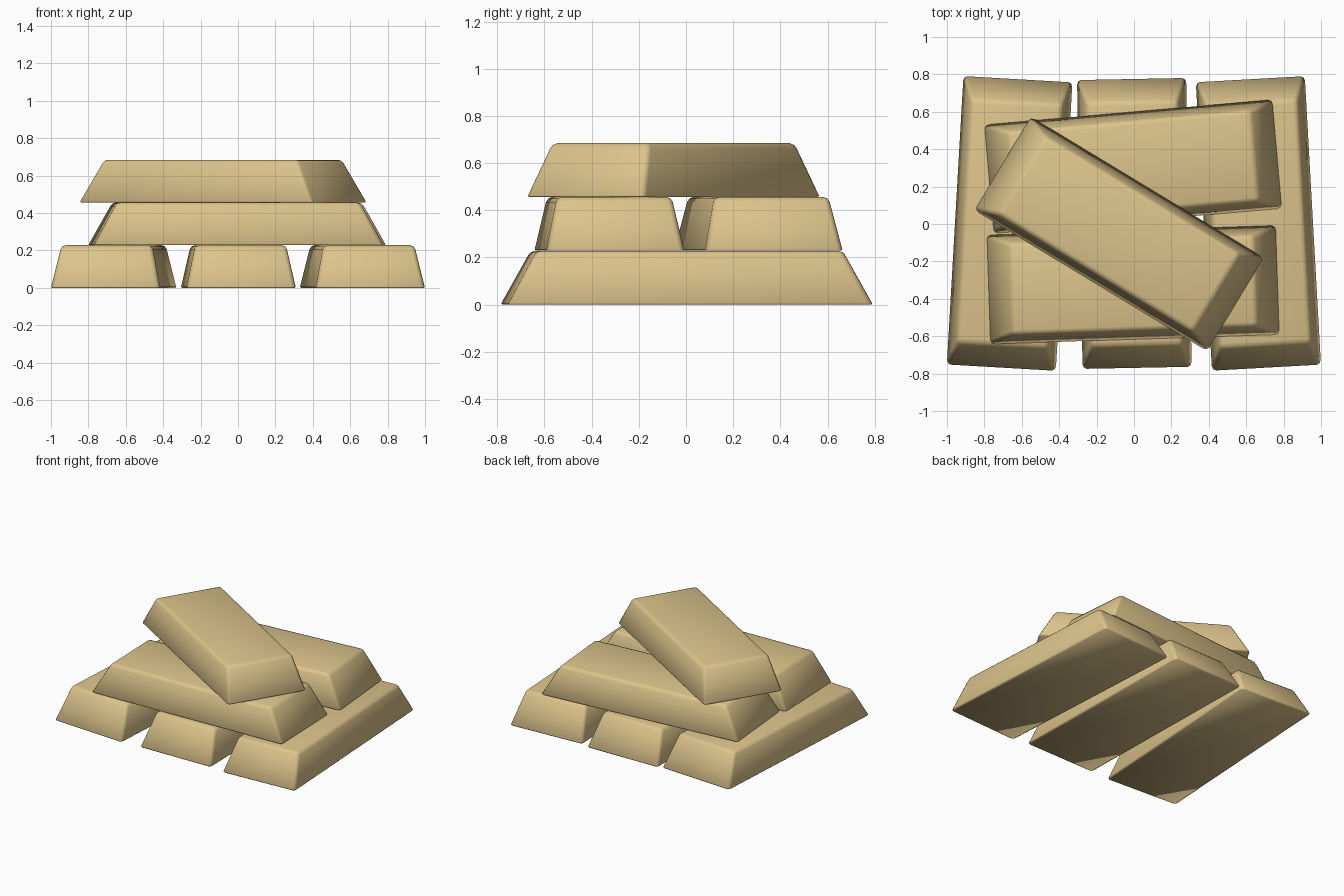
import bpy
import bmesh
from math import radians

cube = bpy.data.objects.get("Cube")
if cube:
    bpy.data.objects.remove(cube, do_unlink=True)

# Gold material
GOLD = (0.72, 0.55, 0.26, 1)
gold = bpy.data.materials.new("pale_gold")
gold.use_nodes = True
gold.diffuse_color = GOLD
shader = next(n for n in gold.node_tree.nodes if n.type == 'BSDF_PRINCIPLED')
shader.inputs["Base Color"].default_value = GOLD
shader.inputs["Roughness"].default_value = 0.5

WIDTH, HEIGHT, STEP = 0.586, 0.228, 0.2285
END_INSET, SIDE_INSET = 0.125, 0.05


def make_bar(name, x, y, level, angle, length=1.55):
    """Tapered ingot, long axis along local x, with softened edges."""
    bm = bmesh.new()
    bmesh.ops.create_cube(bm, size=1)
    for v in bm.verts:
        top = v.co.z > 0
        v.co.x *= length - (2 * END_INSET if top else 0)
        v.co.y *= WIDTH - (2 * SIDE_INSET if top else 0)
        v.co.z = HEIGHT if top else 0
    # Broad rounding on the top and corners, a fine one at the base
    base = [e for e in bm.edges if all(v.co.z == 0 for v in e.verts)]
    upper = [e for e in bm.edges if e not in base]
    bmesh.ops.bevel(bm, geom=upper, offset=0.022, segments=2,
                    profile=0.5, affect='EDGES')
    base = [e for e in bm.edges if all(v.co.z < 0.001 for v in e.verts)]
    bmesh.ops.bevel(bm, geom=base, offset=0.006, segments=1, affect='EDGES')
    mesh = bpy.data.meshes.new(name)
    bm.to_mesh(mesh)
    bm.free()
    mesh.materials.append(gold)
    mesh.shade_smooth()
    bar = bpy.data.objects.new(name, mesh)
    bar.location = (x, y, level * STEP)
    bar.rotation_euler.z = radians(angle)
    bpy.context.collection.objects.link(bar)


# Bottom row runs front to back
make_bar("bottom_bar_right", -0.665, 0.003, 0, 86.7)
make_bar("bottom_bar_middle", 0.002, 0.003, 0, 91.1)
make_bar("bottom_bar_left", 0.665, 0.003, 0, 93.2)

# Middle row runs side to side
make_bar("middle_bar_back", -0.005, 0.307, 1, 5)
make_bar("middle_bar_front", -0.005, -0.325, 1, 1.9)

# Single bar lying diagonally on top
make_bar("top_bar", -0.08, -0.053, 2, -31.2, length=1.46)
